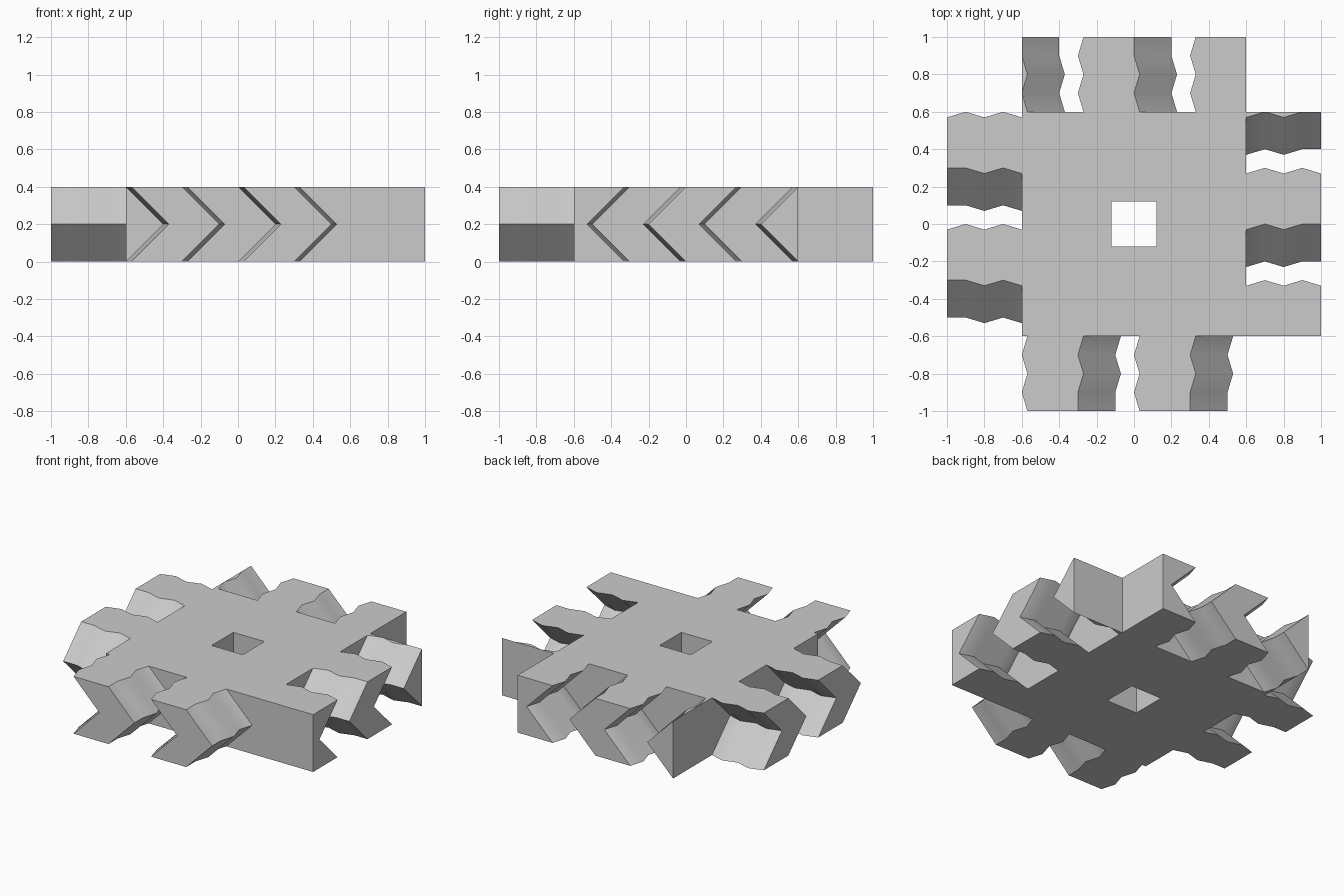
import bpy, bmesh, math

cube = bpy.data.objects.get("Cube")
if cube:
    bpy.data.objects.remove(cube, do_unlink=True)

HALF, HEIGHT, REACH, HOLE = 0.6, 0.4, 0.4, 0.12
WIDTH, SHIFT, WAVE, ROWS = 0.3, 0.2, 0.03, 4

grey = bpy.data.materials.new("plain_grey")
grey.use_nodes = True
colour = (0.6, 0.6, 0.6, 1)
grey.diffuse_color = colour
grey.node_tree.nodes["Principled BSDF"].inputs["Base Color"].default_value = colour


def add_object(name, bm, turn=0.0):
    """Turn a bmesh into an object, smooth only across gentle creases."""
    mesh = bpy.data.meshes.new(name)
    for face in bm.faces:
        face.smooth = True
    bm.to_mesh(mesh)
    bm.free()
    mesh.set_sharp_from_angle(angle=math.radians(30))
    mesh.materials.append(grey)
    obj = bpy.data.objects.new(name, mesh)
    obj.rotation_euler.z = turn
    bpy.context.collection.objects.link(obj)


def body():
    """Square plate with a square hole through the middle."""
    bm = bmesh.new()

    def ring(r, z):
        return [bm.verts.new((x * r, y * r, z))
                for x, y in ((-1, -1), (1, -1), (1, 1), (-1, 1))]

    loops = [ring(HALF, 0), ring(HALF, HEIGHT), ring(HOLE, HEIGHT), ring(HOLE, 0)]
    for a, b in zip(loops, loops[1:] + loops[:1]):
        for i in range(4):
            j = (i + 1) % 4
            bm.faces.new((a[i], a[j], b[j], b[i]))
    bmesh.ops.recalc_face_normals(bm, faces=bm.faces)
    add_object("body", bm)


def tooth(name, start, side, turn):
    """Chevron tooth with wavy flanks, trimmed to the plate width."""
    bm = bmesh.new()
    rows = []
    for k in range(ROWS + 1):
        y = side * (HALF + REACH * (1 - k / ROWS))
        left = start + (WAVE if k % 2 == 0 else 0)
        right = start + WIDTH + (WAVE if k % 2 == 0 and k else 0)
        section = [(left, 0), (right, 0), (right + SHIFT, HEIGHT / 2),
                   (right, HEIGHT), (left, HEIGHT), (left + SHIFT, HEIGHT / 2)]
        rows.append([bm.verts.new((max(-HALF, min(HALF, x)), y, z))
                     for x, z in section])
    for a, b in zip(rows, rows[1:]):
        for i in range(6):
            j = (i + 1) % 6
            bm.faces.new((a[i], a[j], b[j], b[i]))
    bm.faces.new(rows[0])
    bm.faces.new(rows[-1])
    bmesh.ops.remove_doubles(bm, verts=bm.verts, dist=1e-4)
    bmesh.ops.recalc_face_normals(bm, faces=bm.faces)
    # The root lies against the plate, so leave it open
    root = [f for f in bm.faces
            if all(abs(abs(v.co.y) - HALF) < 1e-4 for v in f.verts)]
    bmesh.ops.delete(bm, geom=root, context='FACES_ONLY')
    add_object(name, bm, turn)


body()

# Two teeth on the front and right-hand sides, and their counterparts opposite
for turn, names in ((0, ("front", "back")), (-math.pi / 2, ("right", "left"))):
    for i, start in enumerate((-0.6, 0.0)):
        tooth(f"{names[0]}_tooth_{i + 1}", start, -1, turn)
    for i, start in enumerate((-0.9, -0.3, 0.3)):
        tooth(f"{names[1]}_tooth_{i + 1}", start, 1, turn)
